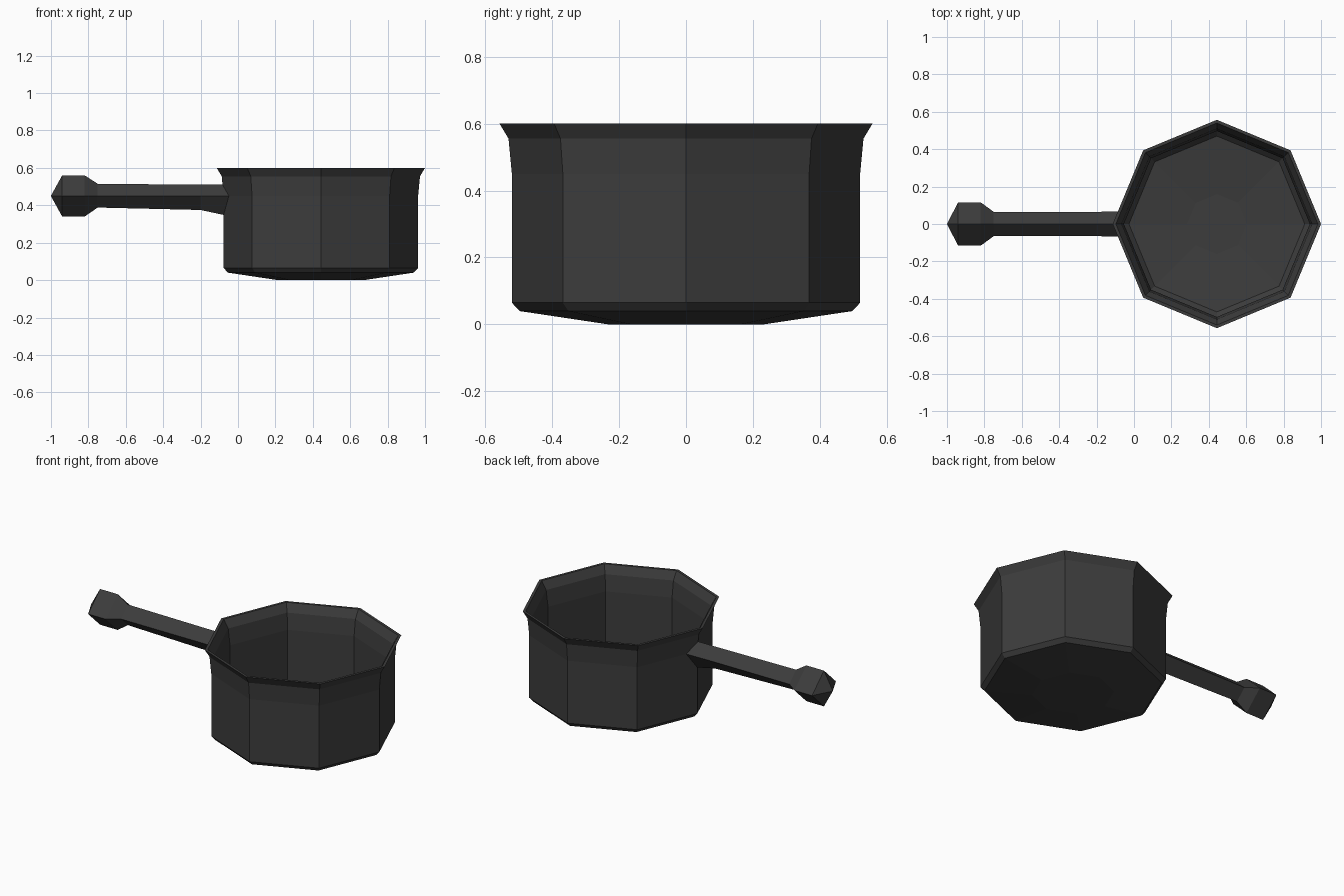
import bpy
import bmesh
from math import cos, sin, tau

if "Cube" in bpy.data.objects:
    bpy.data.objects.remove(bpy.data.objects["Cube"], do_unlink=True)

iron = bpy.data.materials.new("dark iron")
iron.use_nodes = True
colour = (0.045, 0.045, 0.045, 1)
iron.diffuse_color = colour
iron.node_tree.nodes["Principled BSDF"].inputs["Base Color"].default_value = colour


def loft(name, rings):
    """Bridge rings of points into a closed skin; both ends are capped."""
    bm = bmesh.new()
    loops = [[bm.verts.new(p) for p in ring] for ring in rings]
    for a, b in zip(loops, loops[1:]):
        n = len(a)
        for i in range(n):
            j = (i + 1) % n
            bm.faces.new((a[i], a[j], b[j], b[i]))
    bm.faces.new(loops[0])
    bm.faces.new(loops[-1])
    bmesh.ops.remove_doubles(bm, verts=bm.verts, dist=0.0001)
    bmesh.ops.recalc_face_normals(bm, faces=bm.faces)
    mesh = bpy.data.meshes.new(name)
    bm.to_mesh(mesh)
    bm.free()
    mesh.materials.append(iron)
    obj = bpy.data.objects.new(name, mesh)
    bpy.context.collection.objects.link(obj)
    return obj


# Pot: eight-sided shell, from the base up the outside and down to the floor
pot_x = 0.443
profile = [(0.23, 0), (0.497, 0.04), (0.52, 0.065), (0.52, 0.45), (0.53, 0.555),
           (0.557, 0.6), (0.54, 0.6), (0.51, 0.55), (0.497, 0.45),
           (0.497, 0.08), (0.47, 0.055), (0.16, 0.02)]
loft("pot", [[(pot_x + r * cos(tau * i / 8), r * sin(tau * i / 8), z)
              for i in range(8)] for r, z in profile])

# Handle: diamond section with a knob at the end and a flared root
# Each station: x of top and bottom corners, x of sides, half width, top, bottom
stations = [(-1.0, -1.0, 0.001, 0.451, 0.449),
            (-0.94, -0.94, 0.116, 0.56, 0.34),
            (-0.82, -0.82, 0.116, 0.56, 0.34),
            (-0.75, -0.75, 0.065, 0.515, 0.388),
            (-0.2, -0.2, 0.065, 0.51, 0.375),
            (-0.074, -0.046, 0.068, 0.51, 0.348)]
loft("handle", [[(x, 0, top), (side, -w, 0.45), (x, 0, low), (side, w, 0.45)]
                for x, side, w, top, low in stations])
